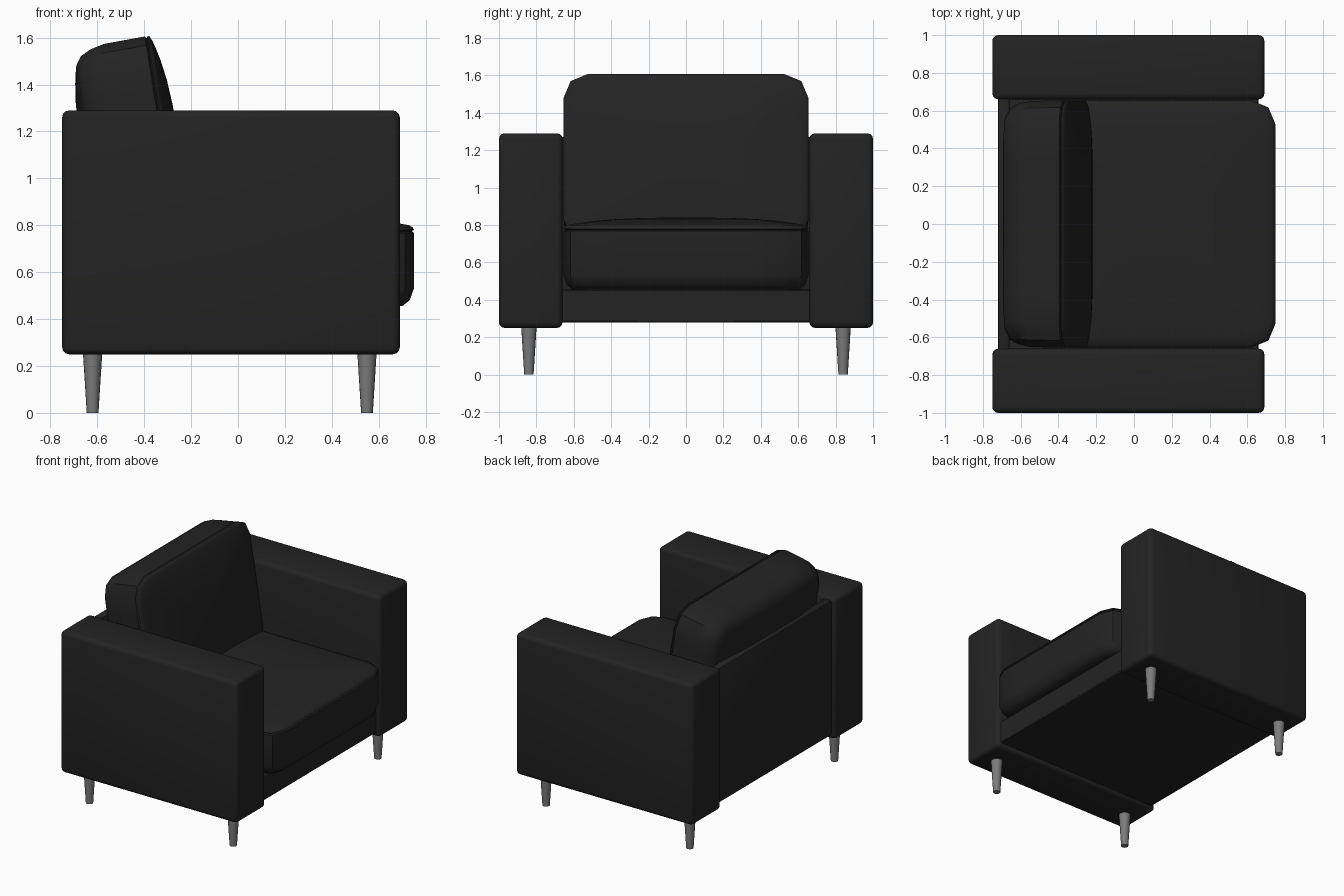
import bpy, bmesh, math
from mathutils import Matrix, Vector

if "Cube" in bpy.data.objects:
    bpy.data.objects.remove(bpy.data.objects["Cube"])


def material(name, rgb):
    m = bpy.data.materials.new(name)
    m.diffuse_color = (*rgb, 1)
    m.use_nodes = True
    m.node_tree.nodes["Principled BSDF"].inputs["Base Color"].default_value = m.diffuse_color
    return m


BLACK = material("black upholstery", (0.017, 0.017, 0.017))
GREY = material("grey metal", (0.2, 0.2, 0.2))


def finish(name, bm, mat, angle=35):
    bmesh.ops.recalc_face_normals(bm, faces=bm.faces)
    me = bpy.data.meshes.new(name)
    bm.to_mesh(me)
    bm.free()
    ob = bpy.data.objects.new(name, me)
    bpy.context.collection.objects.link(ob)
    me.materials.append(mat)
    bpy.ops.object.select_all(action='DESELECT')
    ob.select_set(True)
    bpy.context.view_layer.objects.active = ob
    bpy.ops.object.shade_smooth_by_angle(angle=math.radians(angle))
    return ob


def box(name, lo, hi, bevel, segments=3):
    bm = bmesh.new()
    bmesh.ops.create_cube(bm, size=1)
    for v in bm.verts:
        v.co = Vector([(lo[i] + hi[i]) / 2 + v.co[i] * (hi[i] - lo[i]) for i in range(3)])
    bmesh.ops.bevel(bm, geom=bm.edges[:], offset=bevel, segments=segments,
                    profile=0.5, affect='EDGES')
    return finish(name, bm, BLACK, 40)


def outline(a, b, r, inset, steps=2, along=6):
    """Rounded rectangle with extra points on the straight sides."""
    a, b, r = a - inset, b - inset, max(r - inset * 0.5, 0.02)
    corners = []
    for k, (sx, sy) in enumerate([(1, 1), (-1, 1), (-1, -1), (1, -1)]):
        cx, cy = sx * (a - r), sy * (b - r)
        corners.append([Vector((cx + r * math.cos(t), cy + r * math.sin(t)))
                        for t in [math.pi / 2 * (k + i / steps) for i in range(steps + 1)]])
    pts = []
    for k in range(4):
        pts += corners[k]
        p, q = corners[k][-1], corners[(k + 1) % 4][0]
        pts += [p.lerp(q, i / along) for i in range(1, along)]
    return pts


def cushion(name, a, b, r, layers, crown_front, crown_back, matrix):
    """Loft rounded outlines; domed caps on both faces. Local z = face normal."""
    rings = []
    scales = (0.1, 0.35, 0.6, 0.8, 0.93)
    z0, i0 = layers[0]
    z1, i1 = layers[-1]
    for s in scales:
        rings.append([(p.x * s, p.y * s, z0 + crown_front * (1 - s ** 3))
                      for p in outline(a, b, r, i0)])
    for z, inset in layers:
        rings.append([(p.x, p.y, z) for p in outline(a, b, r, inset)])
    for s in reversed(scales):
        rings.append([(p.x * s, p.y * s, z1 - crown_back * (1 - s ** 3))
                      for p in outline(a, b, r, i1)])
    bm = bmesh.new()
    vr = [[bm.verts.new(matrix @ Vector(c)) for c in ring] for ring in rings]
    n = len(vr[0])
    for A, B in zip(vr, vr[1:]):
        for i in range(n):
            bm.faces.new((A[i], A[(i + 1) % n], B[(i + 1) % n], B[i]))
    bm.faces.new(vr[0])
    bm.faces.new(vr[-1])
    return finish(name, bm, BLACK, 40)


# Arms and legs, mirrored in y
for side, s in (("right", -1), ("left", 1)):
    ys = sorted((s * 0.66, s * 1.0))
    box(side + "_arm", (-0.75, ys[0], 0.25), (0.69, ys[1], 1.29), 0.03)
    for end, x in (("back", -0.62), ("front", 0.55)):
        bm = bmesh.new()
        bmesh.ops.create_cone(bm, cap_ends=True, segments=16, radius1=0.025, radius2=0.042,
                              depth=0.27,
                              matrix=Matrix.Translation((x, s * 0.84, 0.135)))
        finish(f"{end}_{side}_leg", bm, GREY)

# Frame: base and back panel
box("seat_base", (-0.715, -0.67, 0.28), (0.66, 0.67, 0.455), 0.006, 1)
box("back_panel", (-0.72, -0.67, 0.28), (-0.66, 0.67, 1.27), 0.01, 2)

# Seat cushion with a seam groove under the top face
cushion("seat_cushion", 0.625, 0.655, 0.13,
        [(0.01, 0.02), (0, 0.004), (-0.010, 0.0), (-0.016, 0.009), (-0.022, 0.0),
         (-0.26, 0.0), (-0.31, 0.018), (-0.335, 0.05)],
        0.04, 0.0, Matrix.Translation((0.125, 0, 0.79)))

# Back cushion, leaning backwards
t = math.radians(9)
up = Vector((-math.sin(t), 0, math.cos(t)))
nrm = Vector((math.cos(t), 0, math.sin(t)))
c = Vector((-0.385, 0, 1.607)) - up * 0.46
lean = Matrix(((0, up.x, nrm.x, c.x), (1, up.y, nrm.y, c.y),
               (0, up.z, nrm.z, c.z), (0, 0, 0, 1)))
cushion("back_cushion", 0.655, 0.46, 0.13,
        [(0.016, 0.022), (0.008, 0.004), (0, 0.0), (-0.006, 0.009), (-0.012, 0.0),
         (-0.19, 0.004), (-0.25, 0.018), (-0.295, 0.04), (-0.32, 0.075)],
        0.045, 0.035, lean)
